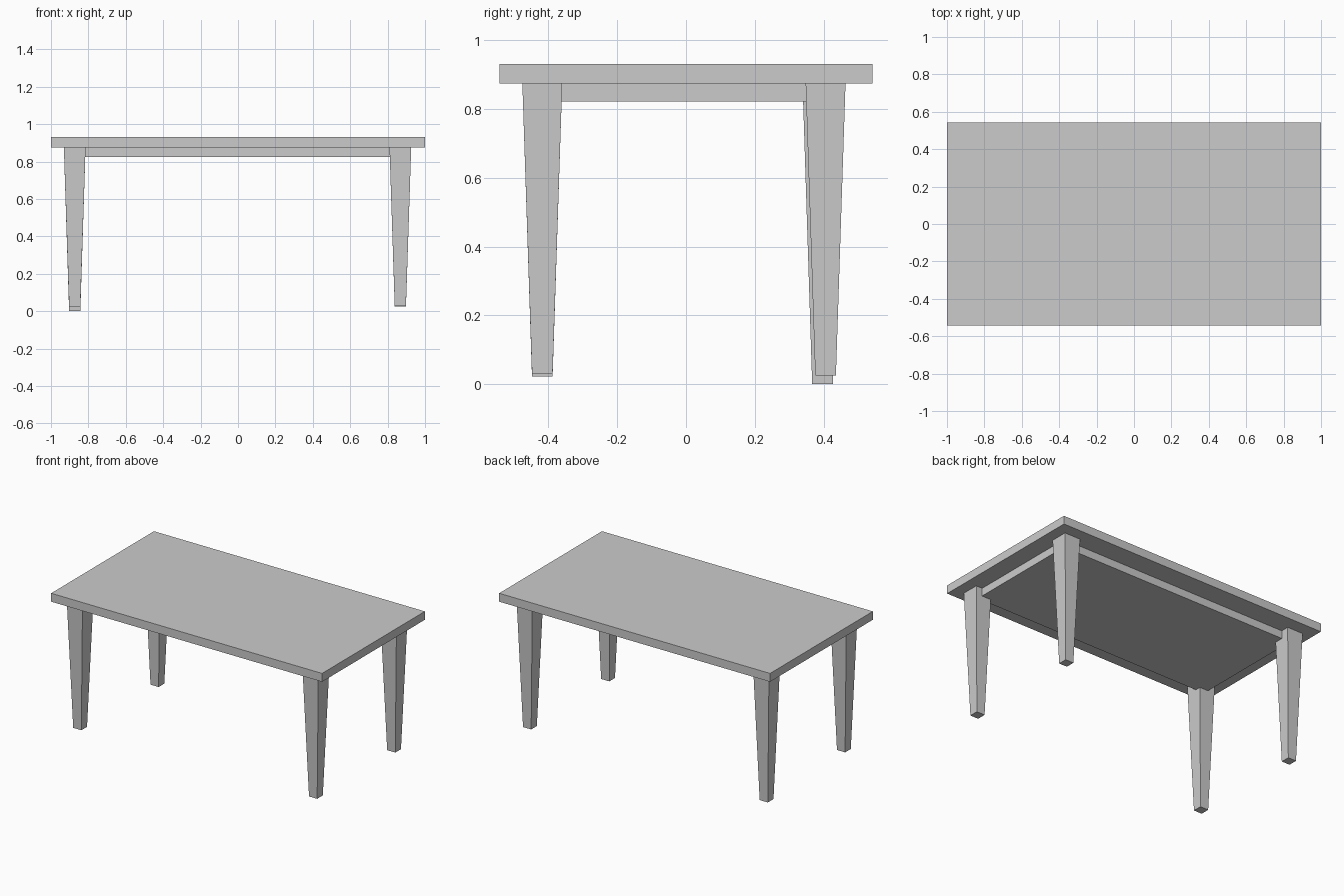
import bpy
import bmesh
from mathutils import Vector

if "Cube" in bpy.data.objects:
    bpy.data.objects.remove(bpy.data.objects["Cube"])


def frustum(name, cx, cy, z0, z1, bottom, top):
    """Four-sided block; bottom and top are (x, y) half sizes."""
    bm = bmesh.new()
    bmesh.ops.create_cube(bm, size=2)
    for v in bm.verts:
        hx, hy = top if v.co.z > 0 else bottom
        v.co = Vector((cx + v.co.x * hx, cy + v.co.y * hy,
                       z1 if v.co.z > 0 else z0))
    mesh = bpy.data.meshes.new(name)
    bm.to_mesh(mesh)
    bm.free()
    obj = bpy.data.objects.new(name, mesh)
    bpy.context.collection.objects.link(obj)
    return obj


# Table top and the solid apron slab beneath it
frustum("table_top", 0, 0, 0.875, 0.931, (1.0, 0.542), (1.0, 0.542))
frustum("apron", 0, 0, 0.823, 0.875, (0.88, 0.40), (0.88, 0.40))

# Tapered legs, slightly uneven in placement and height
legs = {
    "front_left_leg": (-0.873, -0.418, 0.023),
    "front_right_leg": (0.868, -0.418, 0.031),
    "back_left_leg": (-0.873, 0.397, 0.0),
    "back_right_leg": (0.868, 0.406, 0.025),
}
for name, (x, y, z) in legs.items():
    frustum(name, x, y, z, 0.876, (0.030, 0.030), (0.058, 0.058))
